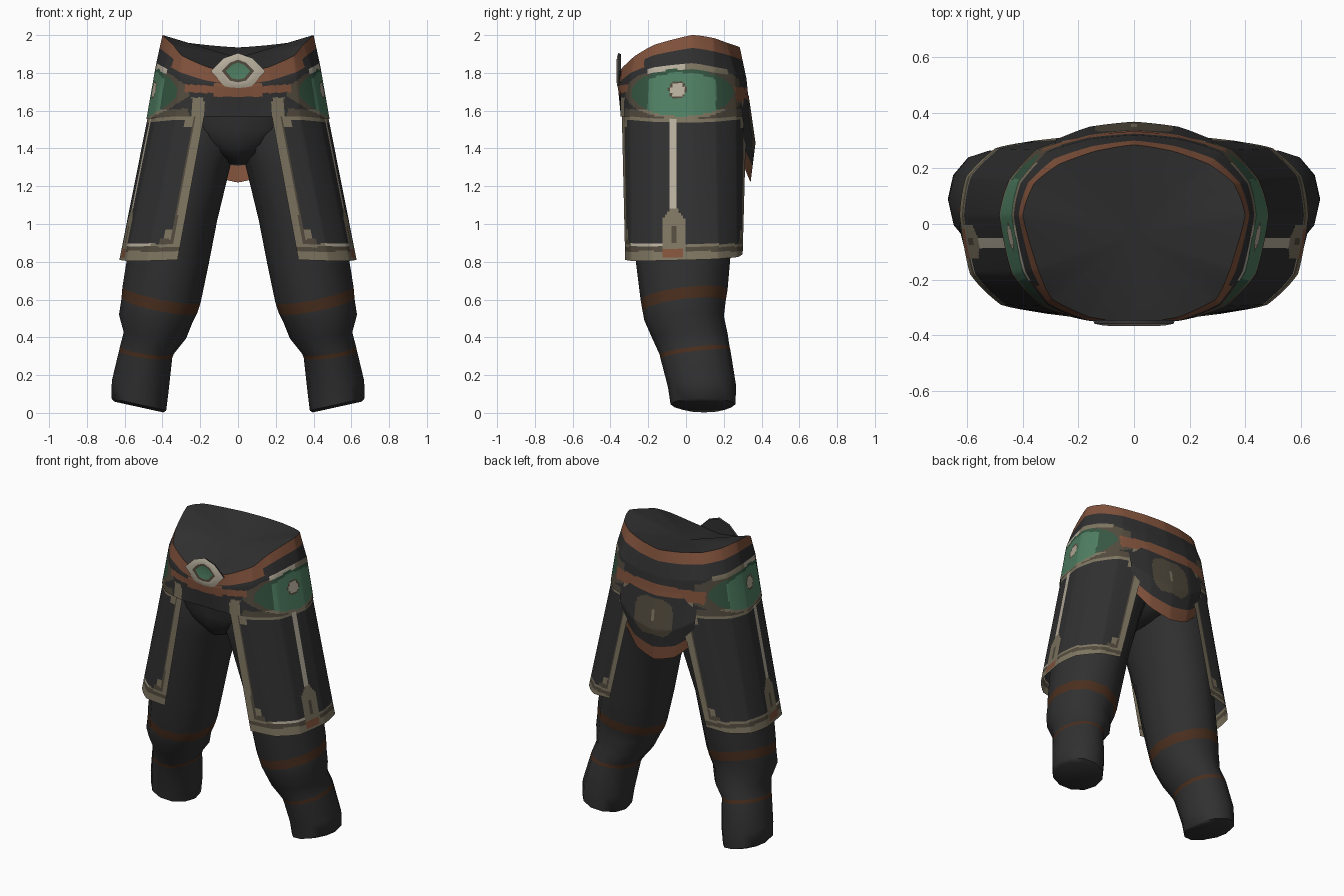
import bpy, bmesh, math
from mathutils import Vector

if "Cube" in bpy.data.objects:
    bpy.data.objects.remove(bpy.data.objects["Cube"])

COLOURS = [("dark_cloth", (.030, .030, .030)), ("copper_trim", (.22, .085, .045)),
           ("brown_strap", (.068, .028, .013)), ("green_plate", (.080, .215, .125)),
           ("deep_green", (.036, .095, .055)), ("tan_trim", (.21, .18, .12)),
           ("pale_trim", (.48, .43, .34)), ("dark_tan", (.085, .070, .048))]
CLOTH, COPPER, STRAP, GREEN, DEEP, TAN, PALE, DTAN = range(8)
MATS = []
for n, c in COLOURS:
    m = bpy.data.materials.new(n)
    m.diffuse_color = (*c, 1)
    m.use_nodes = True
    m.node_tree.nodes["Principled BSDF"].inputs["Base Color"].default_value = m.diffuse_color
    MATS.append(m)


def resample(pts, n, closed, curve=0):
    """Split each segment into n pieces, blending from straight to curved."""
    pts = [Vector(p) for p in pts]
    k, out = len(pts), []

    def at(i):
        return pts[i % k] if closed else pts[max(0, min(k - 1, i))]
    for i in range(k if closed else k - 1):
        a, b, c, d = (at(i + j) for j in (-1, 0, 1, 2))
        for s in range(n):
            t = s / n
            q = .5 * (2 * b + (c - a) * t + (2 * a - 5 * b + 4 * c - d) * t * t
                      + (3 * b - a - 3 * c + d) * t ** 3)
            out.append(b.lerp(c, t).lerp(q, curve))
    return out if closed else out + [pts[-1]]


def loft(name, rows, nu=1, nv=1, closed=True, paint=None, top=None, top_z=None,
         bottom=None, mirror=False):
    """Skin over rows of points; paint(point, t) picks each face's colour."""
    rows = [resample(r, nu, closed, .45) for r in rows]
    cols = [resample([r[c] for r in rows], nv, False) for c in range(len(rows[0]))]
    bm = bmesh.new()
    sx = -1 if mirror else 1
    grid = [[bm.verts.new((sx * p.x, p.y, p.z)) for p in col] for col in cols]
    nc, nr = len(grid), len(grid[0])

    def add(vs, mat):
        f = bm.faces.new(vs[::-1] if mirror else vs)
        f.material_index, f.smooth = mat, True
        return f
    for c in range(nc if closed else nc - 1):
        d = (c + 1) % nc
        for r in range(nr - 1):
            f = add([grid[c][r], grid[c][r + 1], grid[d][r + 1], grid[d][r]], 0)
            p = f.calc_center_median()
            p.x *= sx
            f.material_index = paint(p, (r + .5) / nv) if paint else CLOTH
    if top is not None:
        f = add([g[0] for g in grid], top)
        if top_z is not None:
            v = bmesh.ops.poke(bm, faces=[f])["verts"][0]
            v.co.z = top_z
    if bottom is not None:
        add([g[-1] for g in grid][::-1], bottom)
    me = bpy.data.meshes.new(name)
    bm.to_mesh(me)
    bm.free()
    for m in MATS:
        me.materials.append(m)
    ob = bpy.data.objects.new(name, me)
    bpy.context.collection.objects.link(ob)
    bpy.ops.object.select_all(action='DESELECT')
    ob.select_set(True)
    bpy.context.view_layer.objects.active = ob
    bpy.ops.object.shade_smooth_by_angle(angle=math.radians(50))


def ring(cx, cy, z, rx, ry, sx=0, sy=0, inner=1, n=12):
    """Ellipse tilted by slopes sx, sy; inner < 1 squares off its -x half."""
    out = []
    for i in range(n):
        a = 2 * math.pi * i / n
        x, y = rx * math.cos(a), ry * math.sin(a)
        if x < -1e-6:
            x = -rx * abs(math.cos(a)) ** inner
        out.append((cx + x, cy + y, z + sx * x + sy * y))
    return out


def both(half):
    """Complete a front-to-back half outline with its mirror image."""
    return half + [(-x, y, z) for x, y, z in half[-2:0:-1]]


# Legs, with two tilted straps each
LEG = [(.225, 0, 1.60, .225, .29, 0, 0, .5), (.235, 0, 1.48, .235, .31, 0, 0, .5),
       (.275, -.01, 1.31, .235, .295, 0, 0, .75),
       (.335, -.015, 1.02, .225, .27, 0, 0), (.37, -.015, .81, .215, .25, .1, .06),
       (.405, -.01, .625, .207, .23, .2, .12), (.417, -.01, .565, .200, .22, .2, .12),
       (.435, -.01, .50, .195, .21, .1, .06), (.440, .02, .41, .165, .20, .1, .06),
       (.482, .045, .332, .143, .185, .13, .12), (.489, .05, .31, .141, .185, .13, .12),
       (.518, .085, .14, .150, .18, .2, .03), (.525, .09, .045, .145, .172, .22, 0),
       (.525, .095, .031, .13, .13, .22, 0)]


def leg_paint(p, t):
    return STRAP if 5 < t < 6 or 9 < t < 10 else CLOTH


for side, flip in (("right", False), ("left", True)):
    loft(side + "_leg", [ring(*r) for r in LEG], paint=leg_paint, bottom=CLOTH, mirror=flip)

# Pelvis bridging the legs
loft("pelvis", [ring(0, 0, 1.60, .46, .338, n=20), ring(0, 0, 1.50, .42, .328, n=20),
                ring(0, -.005, 1.42, .26, .305, n=20), ring(0, -.01, 1.35, .09, .25, n=20),
                ring(0, -.01, 1.315, .04, .15, n=20)], bottom=CLOTH)

# Waist belt with a dipped front rim and painted side plates
RIM = [(0, -.355, 1.80), (.16, -.335, 1.83), (.295, -.27, 1.89), (.345, -.165, 1.95),
       (.40, .03, 2.0), (.36, .145, 1.985), (.27, .215, 1.96), (.14, .262, 1.945),
       (0, .285, 1.935)]
MID = [(0, -.36, 1.72), (.17, -.347, 1.74), (.31, -.29, 1.78), (.395, -.17, 1.82),
       (.435, .03, 1.84), (.41, .15, 1.82), (.31, .26, 1.80), (.16, .305, 1.78),
       (0, .32, 1.77)]
LOW = [(0, -.345, 1.57), (.18, -.345, 1.57), (.33, -.30, 1.57), (.44, -.18, 1.56),
       (.485, .03, 1.555), (.45, .16, 1.56), (.35, .27, 1.57), (.18, .325, 1.57),
       (0, .34, 1.57)]


def belt_paint(p, t):
    x, y, z = abs(p.x), p.y, p.z
    if t < (.8 if y < -.22 else .42):
        return COPPER
    if y < -.2 and x < .28 and abs(z - 1.705 - .05 * x) < (.035 if x < .13 else .02):
        return COPPER
    if y > .2 and x < .33 and abs(z - 1.685) < .038:
        return COPPER
    if z < 1.67 and (.18 < x < .245 if y < 0 else .2 < x < .26):
        return TAN
    if x < .26 or t < .93:
        return CLOTH
    r = math.hypot(y + .045, z - 1.71)
    if r < .048:
        return PALE if r < .038 else DTAN
    e = math.hypot((y + .02) / .27, (z - 1.695) / .125)
    if e < 1:
        return DEEP if abs(y + .02) > .18 or (e > .85 and z > 1.7) else GREEN
    if -.2 < y < .22 and t < 1.07:
        return PALE if y < 0 else TAN
    if z < 1.61:
        return TAN if e < 1.12 else DTAN
    return DTAN if e < (1.25 if y > 0 else 1.12) else CLOTH


loft("waist_belt", [both(RIM), both(MID), both(LOW)], 16, 28, paint=belt_paint,
     top=CLOTH, top_z=1.88)

# Side skirt panels with trimmed edges and a centre strap
SKIRT_TOP = [(x * .985, y * .985, z + .012) for x, y, z in LOW[1:8]]
SKIRT_HEM = [(.32, -.322, .81), (.48, -.29, .805), (.59, -.18, .805),
             (.628, .03, .81), (.605, .17, .815), (.50, .272, .825), (.36, .30, .84)]


def skirt_paint(p, t):
    x, y, z = p
    h = (1.575 - z) / .76                       # 0 at the top, 1 at the hem
    edge = x - ((.18 + .14 * h) if y < 0 else (.18 + .18 * h))
    end = edge if abs(y) > .2 else 1            # distance in from the vertical edge
    d = abs(y + .065)
    if .825 < z < .87 and d < .055:
        return COPPER
    if z < 1.08 and d < min(.062, .02 + (1.08 - z) * .7):
        return DTAN if d < .012 and .9 < z < .99 else TAN
    if z > 1.0 and d < .018:
        return PALE
    if z < .855:
        return TAN
    if z < .88:
        return DTAN
    if z < .895:
        return PALE if -.29 < y < -.1 else TAN
    if end < .042:
        return TAN
    if end < .052:
        return DTAN
    if end < .10 and z > 1.51:
        return TAN
    if end < .11 and z < .92:
        return DTAN
    if z < .97 and end < .09:
        return TAN
    return TAN if t < .04 else CLOTH


for side, flip in (("right", False), ("left", True)):
    loft(side + "_skirt_panel", [SKIRT_TOP, SKIRT_HEM], 18, 100, closed=False,
         paint=skirt_paint, mirror=flip)

# Back flap with a curved copper hem and an emblem
FLAP = [[(s * x, y, z) for s, x, y, z in
         ((1, a, ya, za), (1, b, yb, zb), (1, 0, yc, zc), (-1, b, yb, zb), (-1, a, ya, za))]
        for a, ya, za, b, yb, zb, yc, zc in
        ((.29, .275, 1.70, .16, .316, 1.69, .332, 1.68),
         (.28, .305, 1.53, .16, .350, 1.46, .368, 1.43),
         (.25, .285, 1.36, .14, .325, 1.26, .342, 1.22))]


def flap_paint(p, t):
    x, z = abs(p.x), p.z
    if t > 1.6 or t < .12:
        return COPPER
    if x < .012 and 1.48 < z < 1.56:
        return TAN
    q = math.hypot(x / .155, (z - 1.51) / .125)
    return DTAN if q < 1 + .08 * math.cos(4 * math.atan2(z - 1.51, x) + math.pi) else CLOTH


loft("back_flap", FLAP, 16, 24, closed=False, paint=flap_paint)

# Front buckle with a green centre
OUTLINE = [(1, 0), (.52, .72), (0, 1), (-.52, .72), (-1, 0), (-.5, -.85), (0, -1), (.5, -.85)]
BUCKLE = [[(rx * u, y, 1.81 + rz * v) for u, v in OUTLINE]
          for rx, rz, y in ((.065, .045, -.364), (.085, .06, -.367),
                            (.118, .08, -.364), (.145, .095, -.358), (.14, .09, -.345))]
loft("buckle", BUCKLE, paint=lambda p, t: (DTAN, PALE, PALE, CLOTH)[int(t)],
     top=GREEN, bottom=CLOTH)
